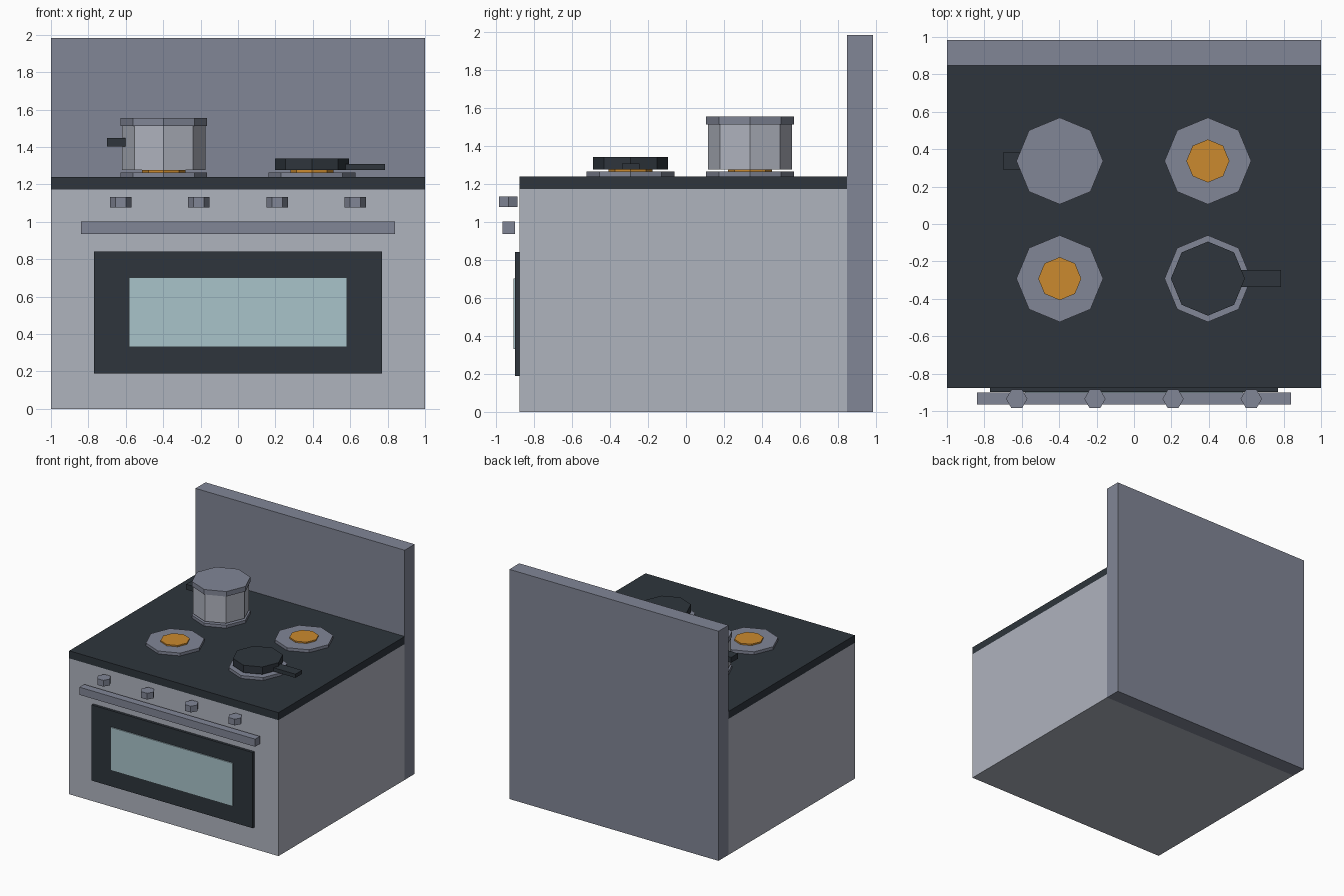
import bpy, bmesh, math

if "Cube" in bpy.data.objects:
    bpy.data.objects.remove(bpy.data.objects["Cube"])


def material(name, rgb):
    m = bpy.data.materials.new(name)
    lin = [((c / 255 + 0.055) / 1.055) ** 2.4 for c in rgb]
    m.diffuse_color = (*lin, 1)
    m.use_nodes = True
    m.node_tree.nodes["Principled BSDF"].inputs["Base Color"].default_value = m.diffuse_color
    return m


STEEL = material("light_steel", (175, 179, 190))
GREY = material("mid_grey", (129, 134, 150))
DARK = material("dark_enamel", (46, 53, 60))
ORANGE = material("hot_orange", (203, 138, 46))
GLASS = material("pale_glass", (169, 195, 202))


def finish(name, bm, mat):
    bmesh.ops.recalc_face_normals(bm, faces=bm.faces)
    me = bpy.data.meshes.new(name)
    bm.to_mesh(me)
    bm.free()
    me.materials.append(mat)
    ob = bpy.data.objects.new(name, me)
    bpy.context.collection.objects.link(ob)
    return ob


def box(name, x, y, z, mat):
    """Box from (min, max) pairs."""
    bm = bmesh.new()
    bmesh.ops.create_cube(bm, size=1)
    for v in bm.verts:
        v.co = [(a + b) / 2 + c * (b - a) for c, (a, b) in zip(v.co, (x, y, z))]
    return finish(name, bm, mat)


def prism(name, cx, cy, r, z0, z1, sides, mat):
    """Upright prism with its first corner on +x."""
    bm = bmesh.new()
    ring = [bm.verts.new((cx + r * math.cos(math.tau * i / sides),
                          cy + r * math.sin(math.tau * i / sides), z0))
            for i in range(sides)]
    base = bm.faces.new(ring)
    top = bmesh.ops.extrude_face_region(bm, geom=[base])["geom"]
    for v in top:
        if isinstance(v, bmesh.types.BMVert):
            v.co.z = z1
    # extrude_face_region keeps or drops the base; make sure it is closed
    bmesh.ops.holes_fill(bm, edges=bm.edges, sides=sides)
    return finish(name, bm, mat)


# Cabinet, cooktop and back panel
FRONT, BACK = -0.876, 0.848
box("oven_body", (-1, 1), (FRONT, BACK), (0, 1.174), STEEL)
box("cooktop", (-1, 1), (FRONT, BACK), (1.174, 1.239), DARK)
box("back_panel", (-1, 1), (BACK, 0.984), (0, 1.984), GREY)

# Oven door, window and handle bar
box("oven_door", (-0.77, 0.77), (-0.899, FRONT), (0.188, 0.842), DARK)
box("oven_window", (-0.582, 0.582), (-0.908, -0.899), (0.33, 0.702), GLASS)
box("door_handle", (-0.84, 0.84), (-0.966, -0.901), (0.936, 1.002), GREY)

# Control knobs
for i in range(4):
    prism(f"knob_{i + 1}", -0.627 + 0.418 * i, -0.935, 0.057, 1.078, 1.132, 6, GREY)

# Four burners with hot centres
LEFT, RIGHT, REAR, NEAR = -0.397, 0.395, 0.337, -0.292
for xn, x in (("left", LEFT), ("right", RIGHT)):
    for yn, y in (("rear", REAR), ("front", NEAR)):
        prism(f"burner_{yn}_{xn}", x, y, 0.232, 1.239, 1.264, 8, GREY)
        prism(f"hot_plate_{yn}_{xn}", x, y, 0.115, 1.264, 1.276, 8, ORANGE)

# Pot with lid and side handle
prism("pot", LEFT, REAR, 0.222, 1.276, 1.512, 8, STEEL)
prism("pot_lid", LEFT, REAR, 0.232, 1.512, 1.555, 8, GREY)
box("pot_handle", (-0.70, -0.59), (0.292, 0.383), (1.402, 1.448), DARK)

# Frying pan with handle
prism("pan", RIGHT, NEAR, 0.198, 1.276, 1.34, 8, DARK)
box("pan_handle", (0.57, 0.785), (-0.337, -0.246), (1.276, 1.308), DARK)
